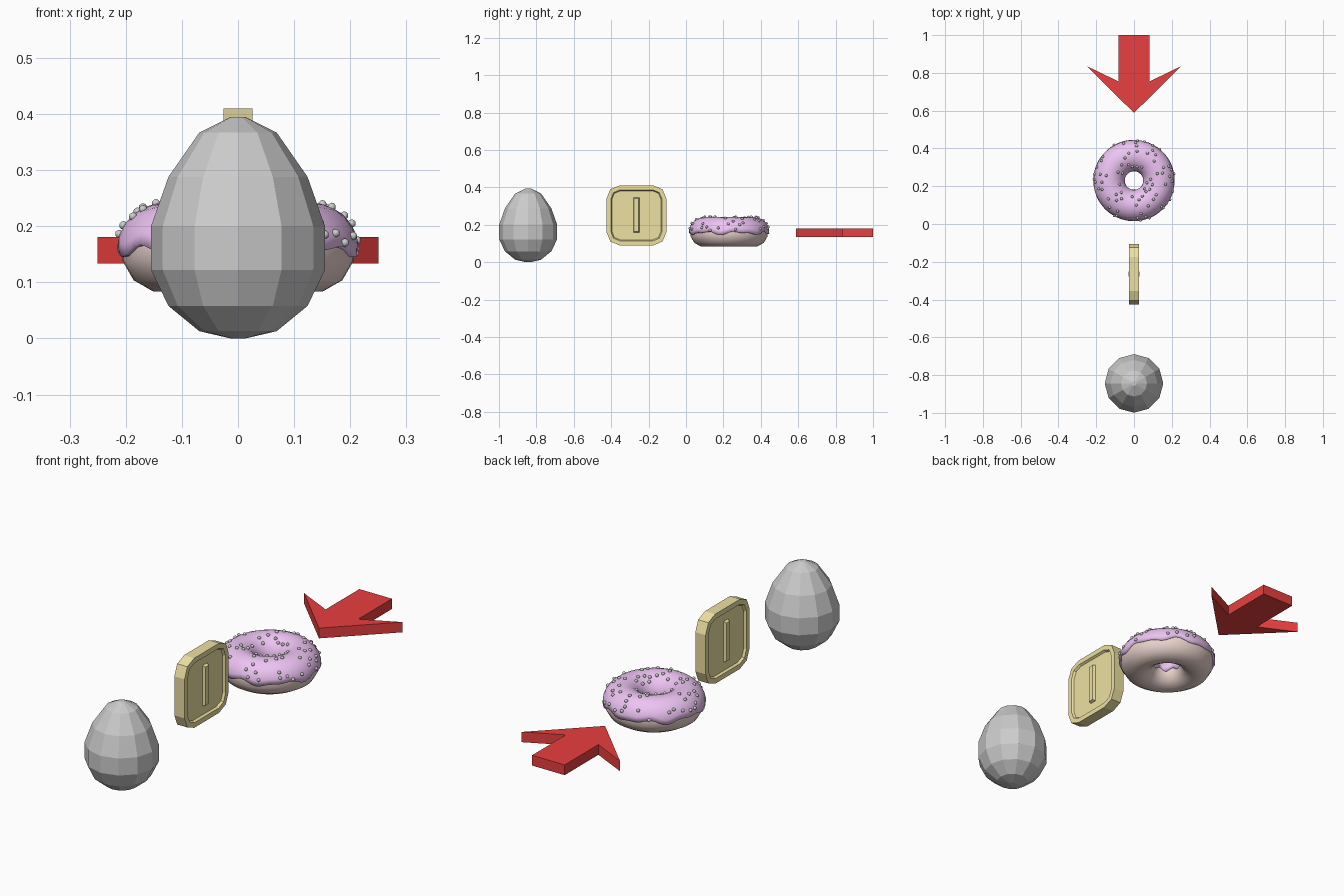
import bpy, bmesh, math, random
from math import sin, cos, pi

if "Cube" in bpy.data.objects:
    bpy.data.objects.remove(bpy.data.objects["Cube"])

random.seed(4)


def material(name, rgb):
    m = bpy.data.materials.new(name)
    m.diffuse_color = (*rgb, 1)
    m.use_nodes = True
    m.node_tree.nodes["Principled BSDF"].inputs["Base Color"].default_value = m.diffuse_color
    return m


def finish(name, bm, mat=None, smooth=False):
    bmesh.ops.recalc_face_normals(bm, faces=bm.faces)
    me = bpy.data.meshes.new(name)
    bm.to_mesh(me)
    bm.free()
    ob = bpy.data.objects.new(name, me)
    bpy.context.collection.objects.link(ob)
    if mat:
        me.materials.append(mat)
    for p in me.polygons:
        p.use_smooth = smooth
    return ob


def loft(bm, rings, caps=True, closed=False):
    """Join a list of equal-length point rings with quads."""
    vs = [[bm.verts.new(p) for p in r] for r in rings]
    n = len(vs[0])
    pairs = list(zip(vs, vs[1:])) + ([(vs[-1], vs[0])] if closed else [])
    for a, b in pairs:
        for i in range(n):
            j = (i + 1) % n
            bm.faces.new((a[i], a[j], b[j], b[i]))
    if caps and not closed:
        bm.faces.new(vs[0])
        bm.faces.new(vs[-1])


gold = material("gold", (0.85, 0.75, 0.36))
red = material("red", (0.82, 0.05, 0.05))
dough_mat = material("dough", (0.83, 0.66, 0.61))
pink = material("icing", (0.85, 0.55, 0.9))

# Egg: faceted 12-sided revolve
profile = [(0.013, 0), (0.069, 0.013), (0.124, 0.058), (0.155, 0.122),
           (0.155, 0.2), (0.124, 0.288), (0.069, 0.367), (0.013, 0.395)]
bm = bmesh.new()
loft(bm, [[(r * cos(pi * i / 6), -0.844 + r * sin(pi * i / 6), z) for i in range(12)]
          for r, z in profile])
finish("egg", bm)


# Coin: rounded square with recessed faces
def rounded_square(x, half, rad):
    pts = []
    for q in range(4):
        a0 = q * pi / 2
        sy, sz = (1, -1, -1, 1)[q], (1, 1, -1, -1)[q]
        for k in range(3):
            a = a0 + k * pi / 4
            pts.append((x, -0.265 + sy * (half - rad) + rad * cos(a),
                        0.25 + sz * (half - rad) + rad * sin(a)))
    return pts


bm = bmesh.new()
loft(bm, [rounded_square(*s) for s in [
    (-0.016, 0.131, 0.045), (-0.026, 0.137, 0.05), (-0.026, 0.16, 0.07),
    (0.026, 0.16, 0.07), (0.026, 0.137, 0.05), (0.016, 0.131, 0.045)]])
finish("coin", bm, gold)


# Raised bar through the coin
def bar_ring(x, hy, hz):
    return [(x, -0.265 + a * hy, 0.252 + b * hz) for a, b in ((-1, -1), (1, -1), (1, 1), (-1, 1))]


bm = bmesh.new()
loft(bm, [bar_ring(-0.029, 0.012, 0.088), bar_ring(-0.016, 0.017, 0.093),
          bar_ring(0.016, 0.017, 0.093), bar_ring(0.029, 0.012, 0.088)])
finish("coin_bar", bm, gold)

# Doughnut dough
CY, CZ, MAJOR, MINOR = 0.23, 0.158, 0.132, 0.0765


def on_ring(t, p, r):
    d = MAJOR + r * cos(p)
    return (d * cos(t), CY + d * sin(t), CZ + r * sin(p))


N = 48
bm = bmesh.new()
loft(bm, [[on_ring(2 * pi * i / N, (k + 0.5) * pi / 6, MINOR) for k in range(12)]
          for i in range(N)], closed=True)
finish("doughnut", bm, dough_mat, True)

# Icing shell with a wavy lower edge
M = 12
bm = bmesh.new()
grid = []
for i in range(72):
    t = 2 * pi * i / 72
    lo = -0.02 + 0.09 * sin(7 * t) + 0.06 * sin(12 * t + 1)
    hi = pi + 0.15 + 0.1 * sin(6 * t + 2)
    ring = [on_ring(t, lo - 0.02, MINOR - 0.006)]
    ring += [on_ring(t, lo + (hi - lo) * k / M, MINOR + 0.007) for k in range(M + 1)]
    ring += [on_ring(t, hi + 0.02, MINOR - 0.006)]
    grid.append(ring)
loft(bm, grid, closed=True)
icing = finish("icing", bm, pink, True)

# Sprinkles: small beads scattered over the icing
bm = bmesh.new()
spots = []
while len(spots) < 75:
    t, p = random.uniform(0, 2 * pi), random.uniform(0.12, 2.5)
    c = on_ring(t, p, MINOR + 0.008)
    if all(math.dist(c, s) > 0.022 for s in spots):
        spots.append(c)
        new = bmesh.ops.create_icosphere(bm, subdivisions=2, radius=0.0075)["verts"]
        bmesh.ops.translate(bm, verts=new, vec=c)
finish("sprinkles", bm, None, True)

# Arrow: extruded outline pointing to the front
half = [(0.083, 1.0), (0.083, 0.755), (0.25, 0.836)]
outline = half + [(0, 0.588)] + [(-x, y) for x, y in reversed(half)]
bm = bmesh.new()
loft(bm, [[(x, y, z) for x, y in outline] for z in (0.134, 0.181)])
finish("arrow", bm, red)
